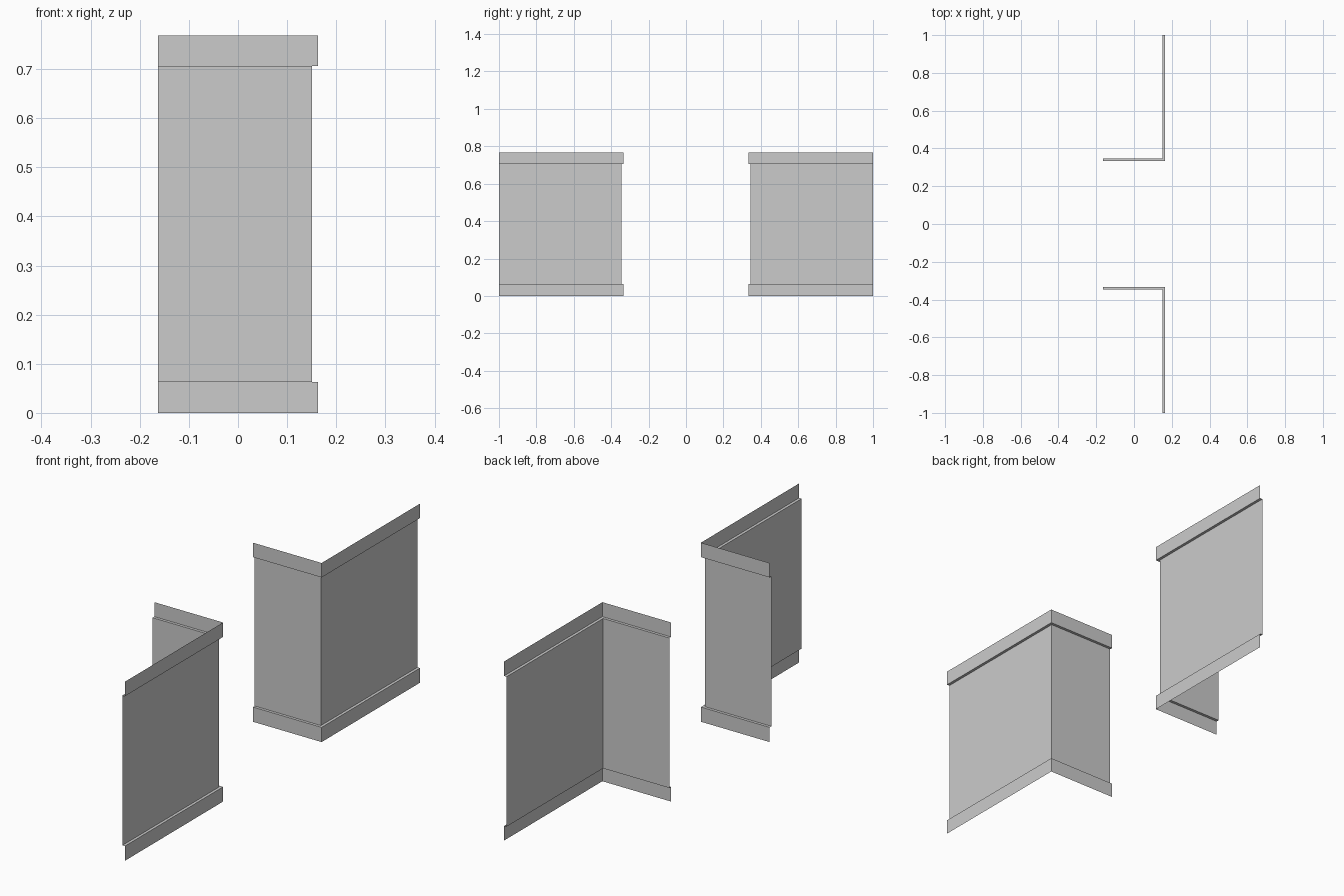
import bpy, bmesh

if "Cube" in bpy.data.objects:
    bpy.data.objects.remove(bpy.data.objects["Cube"])

X_CORNER, Y_CORNER = 0.163, 0.334   # outermost corner of the skirting and top rail
X_END, Y_END = -0.163, 1.0          # open ends of the two arms

# Wall profile from floor to top: (inset, height)
STEP = 0.012
PROFILE = [(0, 0), (0, 0.063), (STEP, 0.063),
           (STEP, 0.706), (0, 0.706), (0, 0.768)]


def corner_wall(name, side):
    """Sweep the thin stepped profile along a mitred L; side is +1 or -1 in y."""
    bm = bmesh.new()
    rows = []
    for inset, z in PROFILE:
        x, y = X_CORNER - inset, Y_CORNER + inset
        path = [(X_END, y), (x, y), (x, Y_END)]
        rows.append([bm.verts.new((px, side * py, z)) for px, py in path])
    for low, high in zip(rows, rows[1:]):
        for i in range(2):
            face = [low[i], low[i + 1], high[i + 1], high[i]]
            bm.faces.new(face if side > 0 else face[::-1])
    mesh = bpy.data.meshes.new(name)
    bm.to_mesh(mesh)
    bm.free()
    obj = bpy.data.objects.new(name, mesh)
    bpy.context.collection.objects.link(obj)
    return obj


# Two mirrored corner walls with a gap between them
corner_wall("corner_wall_back", 1)
corner_wall("corner_wall_front", -1)
